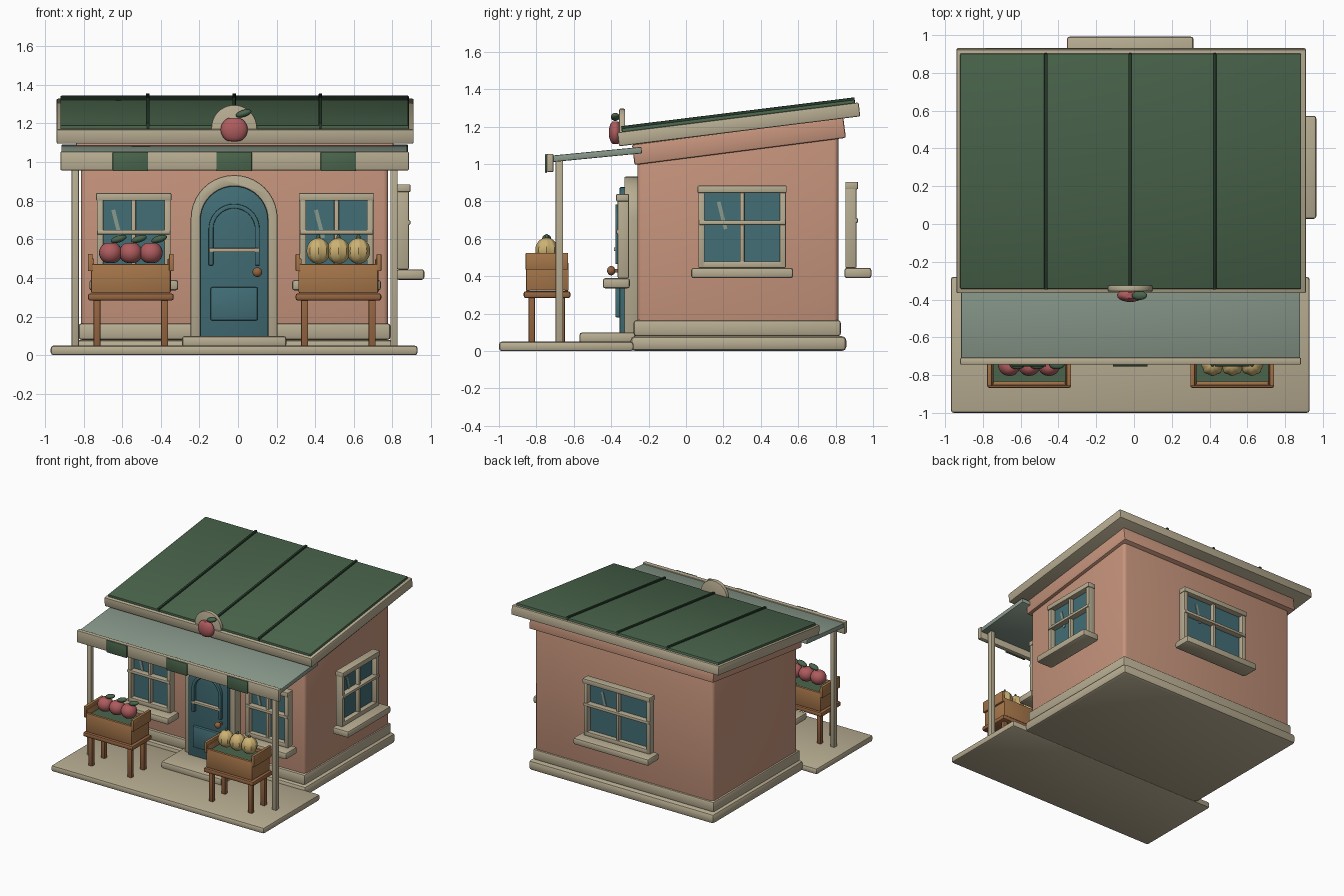
import bpy, bmesh, math
from mathutils import Matrix, Vector

cube = bpy.data.objects.get("Cube")
if cube:
    bpy.data.objects.remove(cube, do_unlink=True)

CX = -0.02  # centre line of the building


def linear(c):
    c /= 255
    return c / 12.92 if c <= 0.04045 else ((c + 0.055) / 1.055) ** 2.4


def material(name, *rgb):
    m = bpy.data.materials.new(name)
    m.use_nodes = True
    col = (*[linear(c) for c in rgb], 1)
    m.diffuse_color = col
    node = next(n for n in m.node_tree.nodes if n.type == 'BSDF_PRINCIPLED')
    node.inputs["Base Color"].default_value = col
    node.inputs["Roughness"].default_value = 0.8
    return m


WALL = material("terracotta_plaster", 198, 148, 124)
TRIM = material("cream_trim", 184, 173, 146)
ROOF = material("roof_green", 74, 101, 76)
DARK = material("dark_green", 38, 58, 42)
SAGE = material("sage", 138, 154, 140)
TEAL = material("teal", 66, 110, 118)
WOOD = material("light_wood", 166, 118, 74)
LEGS = material("dark_wood", 148, 100, 64)
RED = material("apple_red", 174, 92, 94)
GOLD = material("melon_yellow", 205, 178, 115)


def finish(name, mat, bm, bevel=0.0, segs=2, matrix=None):
    bmesh.ops.recalc_face_normals(bm, faces=bm.faces)
    if bevel:
        sharp = [e for e in bm.edges if e.calc_face_angle(0) > 0.6]
        bmesh.ops.bevel(bm, geom=sharp, offset=bevel, segments=segs,
                        affect='EDGES', profile=0.5, clamp_overlap=True)
    mesh = bpy.data.meshes.new(name)
    bm.to_mesh(mesh)
    bm.free()
    mesh.materials.append(mat)
    ob = bpy.data.objects.new(name, mesh)
    if matrix is not None:
        ob.matrix_world = matrix
    bpy.context.collection.objects.link(ob)
    bpy.ops.object.select_all(action='DESELECT')
    ob.select_set(True)
    bpy.context.view_layer.objects.active = ob
    bpy.ops.object.shade_smooth_by_angle(angle=math.radians(35))
    return ob


def box(name, mat, x, y, z, bevel=0.006, matrix=None, segs=2):
    """Box from (low, high) pairs."""
    bm = bmesh.new()
    bmesh.ops.create_cube(bm, size=1)
    for v in bm.verts:
        v.co = [lo + (c + 0.5) * (hi - lo) for c, (lo, hi) in zip(v.co, (x, y, z))]
    return finish(name, mat, bm, bevel, segs, matrix)


def prism(name, mat, pts, axis, lo, hi, bevel=0.0, segs=2):
    """Extrude a (y, z) outline along x, or an (x, z) outline along y."""
    bm = bmesh.new()
    put = (lambda a, b: (lo, a, b)) if axis == 'x' else (lambda a, b: (a, lo, b))
    face = bm.faces.new([bm.verts.new(put(a, b)) for a, b in pts])
    out = bmesh.ops.extrude_face_region(bm, geom=[face])
    moved = [v for v in out["geom"] if isinstance(v, bmesh.types.BMVert)]
    step = Vector((hi - lo, 0, 0)) if axis == 'x' else Vector((0, hi - lo, 0))
    bmesh.ops.translate(bm, verts=moved, vec=step)
    return finish(name, mat, bm, bevel, segs)


def slab(name, mat, x, start, end, thick, bevel=0.006):
    """Sloped slab whose underside runs from start to end in (y, z)."""
    a, b = Vector(start), Vector(end)
    d = (b - a).normalized()
    n = Vector((-d.y, d.x)) * thick
    return prism(name, mat, [a, b, b + n, a + n], 'x', *x, bevel)


def arch(half, bottom, spring, steps=20):
    curve = [(CX + half * math.cos(math.pi * i / steps),
              spring + half * math.sin(math.pi * i / steps)) for i in range(steps + 1)]
    return [(CX + half, bottom)] + curve + [(CX - half, bottom)]


def ball(name, mat, loc, size, tilt=0.0, ribs=0, dent=0.0):
    bm = bmesh.new()
    bmesh.ops.create_uvsphere(bm, u_segments=32 if ribs else 20, v_segments=14, radius=1)
    for v in bm.verts:
        r = math.hypot(v.co.x, v.co.y)
        swell = 1 + 0.05 * math.cos(ribs * math.atan2(v.co.y, v.co.x)) if ribs else 1
        v.co.x *= swell
        v.co.y *= swell
        v.co.z *= 1 - dent * max(0, 1 - 2 * r)
    m = (Matrix.Translation(loc) @ Matrix.Rotation(tilt, 4, 'Y')
         @ Matrix.Diagonal((*size, 1)))
    bm.transform(m)
    return finish(name, mat, bm)


# Ground slabs and walls
box("porch_floor", TRIM, (-0.97, 0.93), (-1, -0.28), (0, 0.05), 0.015)
box("foundation", TRIM, (-0.845, 0.81), (-0.297, 0.858), (0, 0.08), 0.025)
box("plinth", TRIM, (-0.826, 0.79), (-0.28, 0.828), (0.08, 0.165), 0.015)
box("doorstep", TRIM, (CX - 0.27, CX + 0.27), (-0.57, -0.27), (0.04, 0.1), 0.015)
prism("walls", WALL, [(-0.26, 0.1), (0.815, 0.1), (0.815, 1.24), (-0.26, 1.1)],
      'x', -0.812, 0.778, 0.025, 3)
slab("wall_cornice", WALL, (-0.84, 0.805), (-0.275, 0.995), (0.855, 1.14), 0.11, 0.01)

# Main roof
slab("roof_frame", TRIM, (-0.94, 0.91), (-0.358, 1.095), (0.932, 1.255), 0.075, 0.008)
slab("roof_panel", ROOF, (-0.92, 0.885), (-0.34, 1.155), (0.905, 1.309), 0.036)
for i in (-1, 0, 1):
    x = CX + 0.447 * i
    slab("roof_seam", DARK, (x - 0.009, x + 0.009), (-0.342, 1.165), (0.905, 1.319), 0.038, 0.003)

# Porch awning
slab("awning", SAGE, (-0.915, 0.88), (-0.72, 1.01), (-0.235, 1.057), 0.035)
box("awning_fascia", TRIM, (-0.92, 0.885), (-0.745, -0.708), (0.957, 1.055), 0.008)
for x in (-0.557, CX, 0.52):
    box("awning_flag", ROOF, (x - 0.092, x + 0.092), (-0.754, -0.744), (0.953, 1.053), 0.004)
for x in (-0.843, 0.808):
    box("porch_post", TRIM, (x - 0.019, x + 0.019), (-0.697, -0.657), (0.04, 1.02))


def leaf(loc):
    ball("leaf", ROOF, loc, (0.042, 0.024, 0.018), -0.3)


def apple(x, y, z, r, depth=1.0):
    ball("apple", RED, (x, y, z), (r, r * depth, r * 0.96), dent=0.15)
    leaf((x + r * 0.7, y, z + r * 1.2))


# Round sign with an apple
prism("sign_disc", TRIM, arch(0.118, 1.13, 1.178), 'y', -0.357, -0.325, 0.006)
apple(CX, -0.378, 1.168, 0.07, 0.5)

# Arched door
frame_outline = arch(0.225, 0.09, 0.708) + arch(0.175, 0.09, 0.7)[::-1]
prism("door_frame", TRIM, frame_outline, 'y', -0.33, -0.25, 0.008)
prism("door", TEAL, arch(0.176, 0.09, 0.7), 'y', -0.355, -0.26, 0.006)
panel_outline = arch(0.132, 0.465, 0.652) + arch(0.108, 0.465, 0.652)[::-1]
prism("door_arch_moulding", TEAL, panel_outline, 'y', -0.378, -0.35, 0.004)
box("door_lower_panel", TEAL, (CX - 0.122, CX + 0.122), (-0.378, -0.35), (0.18, 0.352), 0.008)
box("door_rail", TRIM, (CX - 0.13, CX + 0.13), (-0.385, -0.35), (0.534, 0.554), 0.004)
box("door_knob_stem", LEGS, (0.09, 0.11), (-0.395, -0.35), (0.42, 0.44), 0.003)
ball("door_knob", LEGS, (0.1, -0.4, 0.43), (0.025, 0.022, 0.025))


def window(x, y, turn, half, low, high):
    """Window standing just proud of a wall; local -y points outward."""
    m = Matrix.Translation((x, y, 0)) @ Matrix.Rotation(turn, 4, 'Z')
    mid = low + 0.55 * (high - low)

    def part(name, mat, xs, ys, zs, bevel=0.006):
        box(name, mat, xs, ys, zs, bevel, m)

    part("window_glass", TEAL, (-half + 0.01, half - 0.01), (-0.062, -0.045), (low, high - 0.01), 0)
    for s in (-1, 1):
        edge = s * (half - 0.021)
        part("window_stile", TRIM, (edge - 0.017, edge + 0.017), (-0.1, -0.04), (low, high - 0.01))
    part("window_head", TRIM, (-half, half), (-0.108, -0.04), (high - 0.04, high))
    part("window_bottom_rail", TRIM, (-half + 0.005, half - 0.005), (-0.1, -0.04), (low, low + 0.035))
    part("window_mullion", TRIM, (-0.012, 0.012), (-0.092, -0.05), (low, high - 0.01))
    part("window_crossbar", TRIM, (-half + 0.005, half - 0.005), (-0.108, -0.05), (mid - 0.012, mid + 0.012))
    part("window_sill", TRIM, (-half - 0.035, half + 0.035), (-0.18, -0.035), (low - 0.055, low), 0.014)
    # Glint across the upper left pane
    sx, sz = -0.45 * half, high - 0.16
    g = m @ Matrix.Translation((sx, -0.064, sz)) @ Matrix.Rotation(-0.25, 4, 'Y')
    box("window_glint", SAGE, (-0.01, 0.01), (-0.003, 0.003), (-0.075, 0.075), 0, g)


window(-0.54, -0.265, 0, 0.195, 0.39, 0.84)
window(0.51, -0.265, 0, 0.195, 0.39, 0.84)
window(0.785, 0.3, math.pi / 2, 0.238, 0.445, 0.885)
window(CX, 0.812, math.pi, 0.3, 0.445, 0.905)


def stand(x):
    """Small table carrying an open crate."""
    def part(name, mat, dx, ys, zs, bevel=0.005):
        box(name, mat, (x + dx[0], x + dx[1]), ys, zs, bevel)

    for s in (-1, 1):
        for y in (-0.825, -0.665):
            part("stand_leg", LEGS, (s * 0.175 - 0.018, s * 0.175 + 0.018), (y - 0.017, y + 0.017), (0.045, 0.3))
        a, b = sorted((s * 0.198, s * 0.222))
        part("crate_end_board", WOOD, (a, b), (-0.858, -0.63), (0.435, 0.525))
        a, b = sorted((s * 0.19, s * 0.207))
        part("crate_end", WOOD, (a, b), (-0.85, -0.635), (0.325, 0.5))
    part("stand_top", LEGS, (-0.222, 0.222), (-0.868, -0.618), (0.283, 0.32), 0.012)
    for y in (-0.855, -0.65):
        part("crate_side", WOOD, (-0.205, 0.205), (y, y + 0.022), (0.322, 0.472))
    part("crate_lining", ROOF, (-0.195, 0.195), (-0.84, -0.64), (0.33, 0.455), 0)


# Fruit stands
APPLE_X, MELON_X = -0.555, 0.52
stand(APPLE_X)
stand(MELON_X)
for i in (-1, 0, 1):
    apple(APPLE_X + 0.105 * i, -0.745, 0.53, 0.06)
    x = MELON_X + 0.104 * i
    ball("melon", GOLD, (x, -0.745, 0.54), (0.058, 0.058, 0.067), ribs=8)
    ball("melon_stem", ROOF, (x, -0.745, 0.61), (0.01, 0.01, 0.016))
